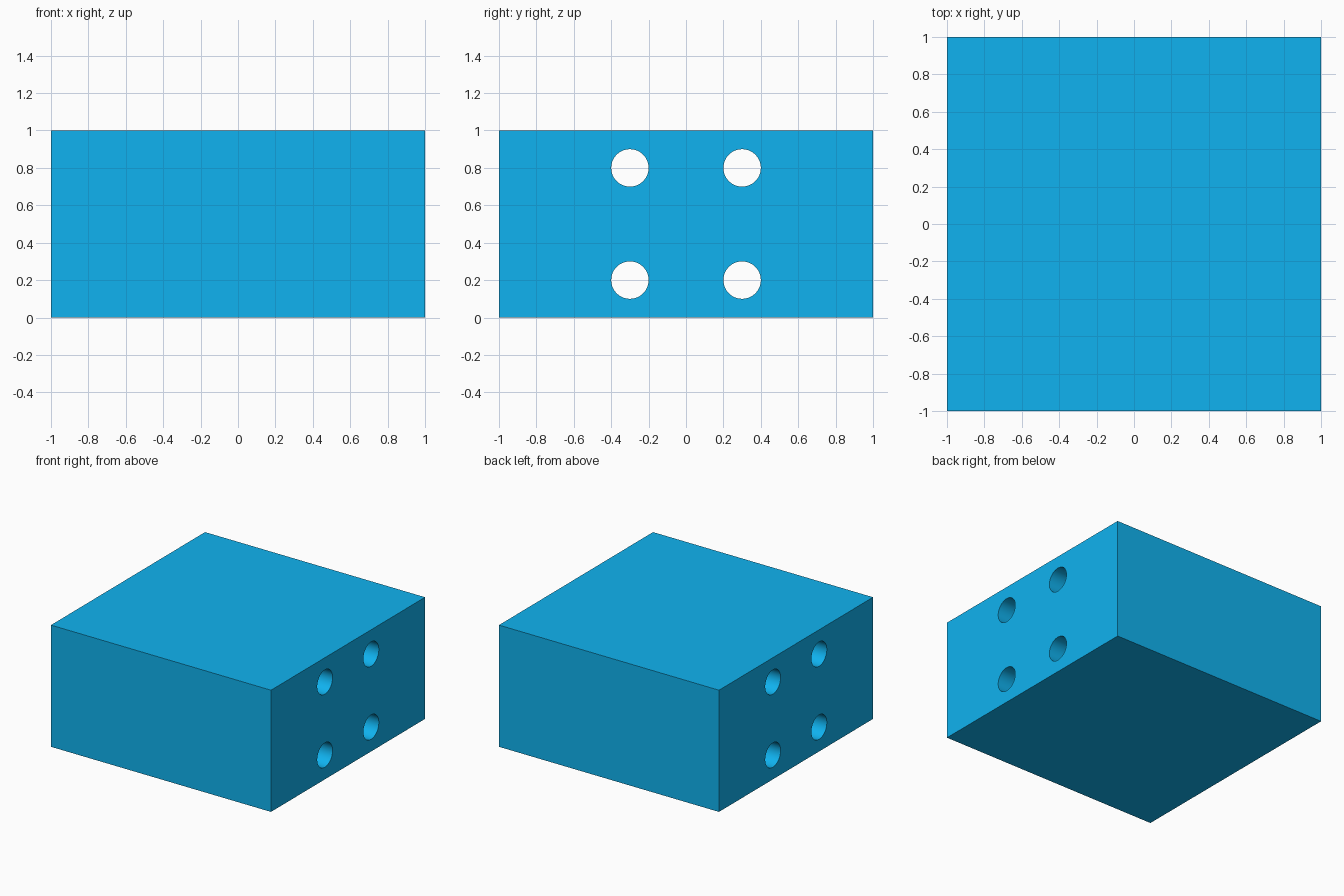
import bpy, bmesh
from math import pi, radians
from mathutils import Matrix

if "Cube" in bpy.data.objects:
    bpy.data.objects.remove(bpy.data.objects["Cube"])

# Blue material
blue = bpy.data.materials.new("blue")
blue.diffuse_color = (0.005, 0.45, 0.87, 1)
blue.use_nodes = True
blue.node_tree.nodes["Principled BSDF"].inputs["Base Color"].default_value = blue.diffuse_color

# Solid block
bpy.ops.mesh.primitive_cube_add(size=1, location=(0, 0, 0.5))
block = bpy.context.object
block.name = "drilled_block"
block.scale = (2, 2, 1)
bpy.ops.object.transform_apply(location=True, scale=True)
block.data.materials.append(blue)

# Four rods along x, used to drill the through holes
bm = bmesh.new()
for y in (-0.3, 0.3):
    for z in (0.2, 0.8):
        bmesh.ops.create_cone(
            bm, cap_ends=True, segments=64, radius1=0.1, radius2=0.1, depth=2.4,
            matrix=Matrix.Translation((0, y, z)) @ Matrix.Rotation(pi / 2, 4, 'Y'))
mesh = bpy.data.meshes.new("hole_cutter")
bm.to_mesh(mesh)
bm.free()
mesh.materials.append(blue)
cutter = bpy.data.objects.new("hole_cutter", mesh)
bpy.context.collection.objects.link(cutter)
cutter.hide_render = True

# Drill the block and smooth the hole walls
drill = block.modifiers.new("holes", 'BOOLEAN')
drill.operation = 'DIFFERENCE'
drill.solver = 'EXACT'
drill.object = cutter
bpy.context.view_layer.objects.active = block
block.select_set(True)
bpy.ops.object.modifier_apply(modifier=drill.name)
bpy.data.objects.remove(cutter)
bpy.ops.object.shade_smooth_by_angle(angle=radians(30))
